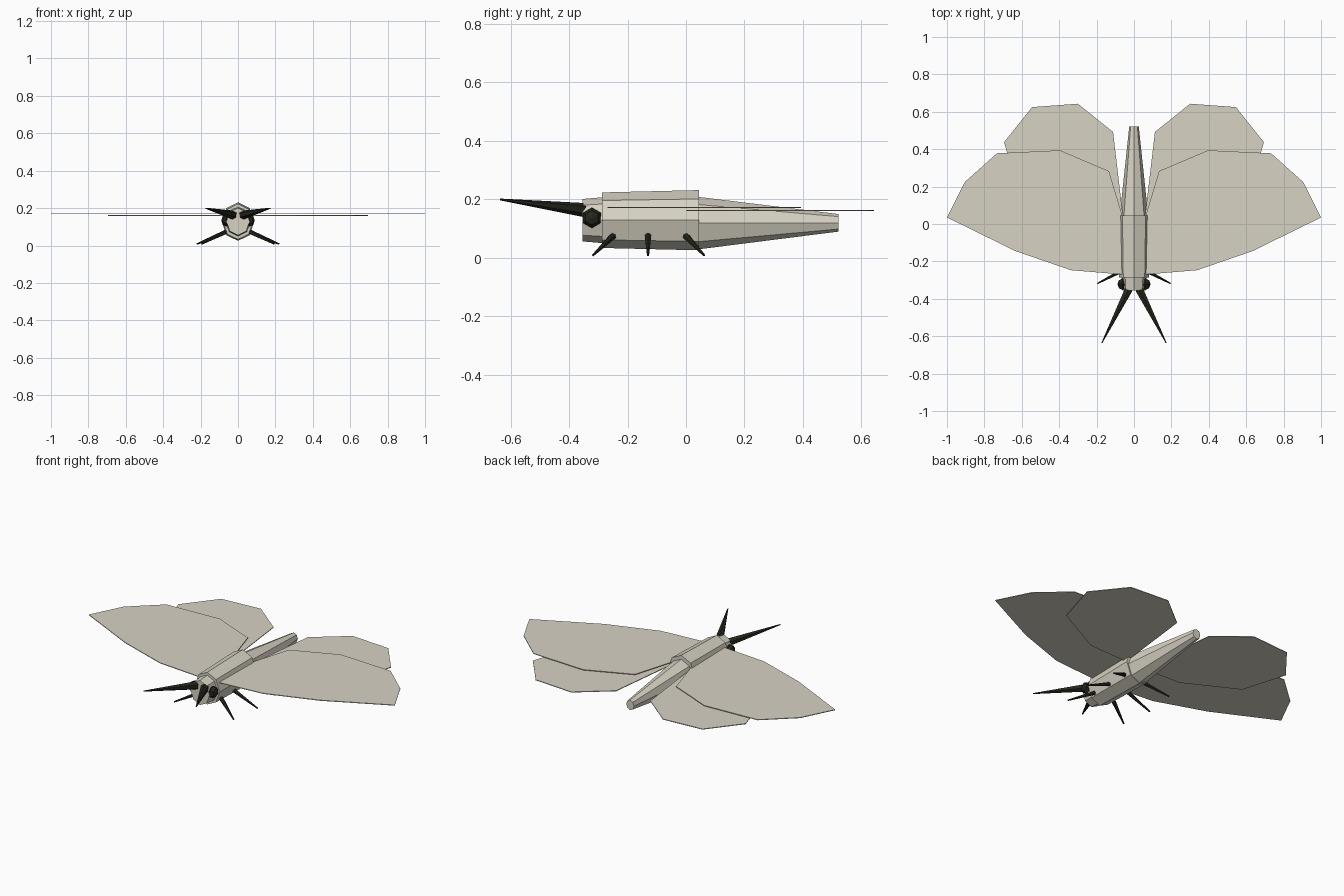
import bpy, bmesh, math
from mathutils import Vector, Matrix

if "Cube" in bpy.data.objects:
    bpy.data.objects.remove(bpy.data.objects["Cube"])


def material(name, rgb):
    m = bpy.data.materials.new(name)
    m.diffuse_color = (*rgb, 1)
    m.use_nodes = True
    m.node_tree.nodes["Principled BSDF"].inputs["Base Color"].default_value = m.diffuse_color
    return m


PALE = material("pale_beige", (0.68, 0.645, 0.55))
DARK = material("near_black", (0.019, 0.019, 0.013))


def finish(name, bm, mat):
    bmesh.ops.recalc_face_normals(bm, faces=bm.faces)
    mesh = bpy.data.meshes.new(name)
    bm.to_mesh(mesh)
    bm.free()
    mesh.materials.append(mat)
    obj = bpy.data.objects.new(name, mesh)
    bpy.context.collection.objects.link(obj)
    return obj


def body_part(name, y0, z0, r0, y1, z1, r1):
    """Tapered octagonal section along y, narrower than tall."""
    bm = bmesh.new()
    rings = []
    for y, z, r in ((y0, z0, r0), (y1, z1, r1)):
        ring = []
        for i in range(8):
            a = i * math.pi / 4
            ring.append(bm.verts.new((0.85 * r * math.sin(a), y, z + r * math.cos(a))))
        rings.append(ring)
        bm.faces.new(ring)
    a, b = rings
    for i in range(8):
        j = (i + 1) % 8
        bm.faces.new((a[i], a[j], b[j], b[i]))
    return finish(name, bm, PALE)


def spike(name, start, end, r0, r1, sides=6):
    """Tapered limb from start to end."""
    start, end = Vector(start), Vector(end)
    d = end - start
    rot = d.to_track_quat('Z', 'Y').to_matrix().to_4x4()
    bm = bmesh.new()
    bmesh.ops.create_cone(bm, cap_ends=True, segments=sides, radius1=r0, radius2=r1,
                          depth=d.length,
                          matrix=Matrix.Translation((start + end) / 2) @ rot)
    return finish(name, bm, DARK)


def wing(name, side, outline, z, thick=0.004):
    """Flat thin panel from an outline."""
    bm = bmesh.new()
    face = bm.faces.new([bm.verts.new((side * x, y, z - thick / 2)) for x, y in outline])
    ext = bmesh.ops.extrude_face_region(bm, geom=[face], use_keep_orig=True)
    verts = [g for g in ext["geom"] if isinstance(g, bmesh.types.BMVert)]
    bmesh.ops.translate(bm, verts=verts, vec=(0, 0, thick))
    return finish(name, bm, PALE)


# Body: head, thorax and tapering abdomen
body_part("head", -0.355, 0.128, 0.0725, -0.285, 0.128, 0.0785)
body_part("thorax", -0.287, 0.128, 0.095, 0.045, 0.128, 0.103)
body_part("abdomen", 0.04, 0.118, 0.09, 0.522, 0.119, 0.03)

FORE = [(0.05, -0.27), (0.085, -0.268), (0.337, -0.247), (0.636, -0.144), (1.0, 0.035),
        (0.904, 0.225), (0.733, 0.378), (0.396, 0.394), (0.134, 0.283), (0.064, 0.05)]
HIND = [(0.05, 0.0), (0.31, 0.01), (0.615, 0.17), (0.695, 0.437), (0.545, 0.625),
        (0.30, 0.643), (0.112, 0.492), (0.06, 0.05)]
# base y, tip x, tip y
LEGS = {"front": (-0.25, 0.195, -0.318), "middle": (-0.13, 0.22, -0.13),
        "rear": (0.0, 0.195, 0.062)}

for side, label in ((-1, "left"), (1, "right")):
    # Wings
    wing(f"{label}_forewing", side, FORE, 0.172)
    wing(f"{label}_hindwing", side, HIND, 0.161)

    # Antenna
    spike(f"{label}_antenna", (side * 0.028, -0.35, 0.163),
          (side * 0.172, -0.636, 0.199), 0.024, 0.003)

    # Eye: flattened six-sided ball facing sideways
    bm = bmesh.new()
    bmesh.ops.create_uvsphere(
        bm, u_segments=6, v_segments=4, radius=0.035,
        matrix=Matrix.Translation((side * 0.062, -0.322, 0.136))
        @ Matrix.Diagonal((0.75, 1, 1, 1))
        @ Matrix.Rotation(math.pi / 2, 4, 'X') @ Matrix.Rotation(math.pi / 2, 4, 'Y'))
    finish(f"{label}_eye", bm, DARK)

    # Legs
    for leg, (y, tx, ty) in LEGS.items():
        spike(f"{label}_{leg}_leg", (side * 0.065, y, 0.073), (side * tx, ty, 0.008),
              0.012, 0.004)
